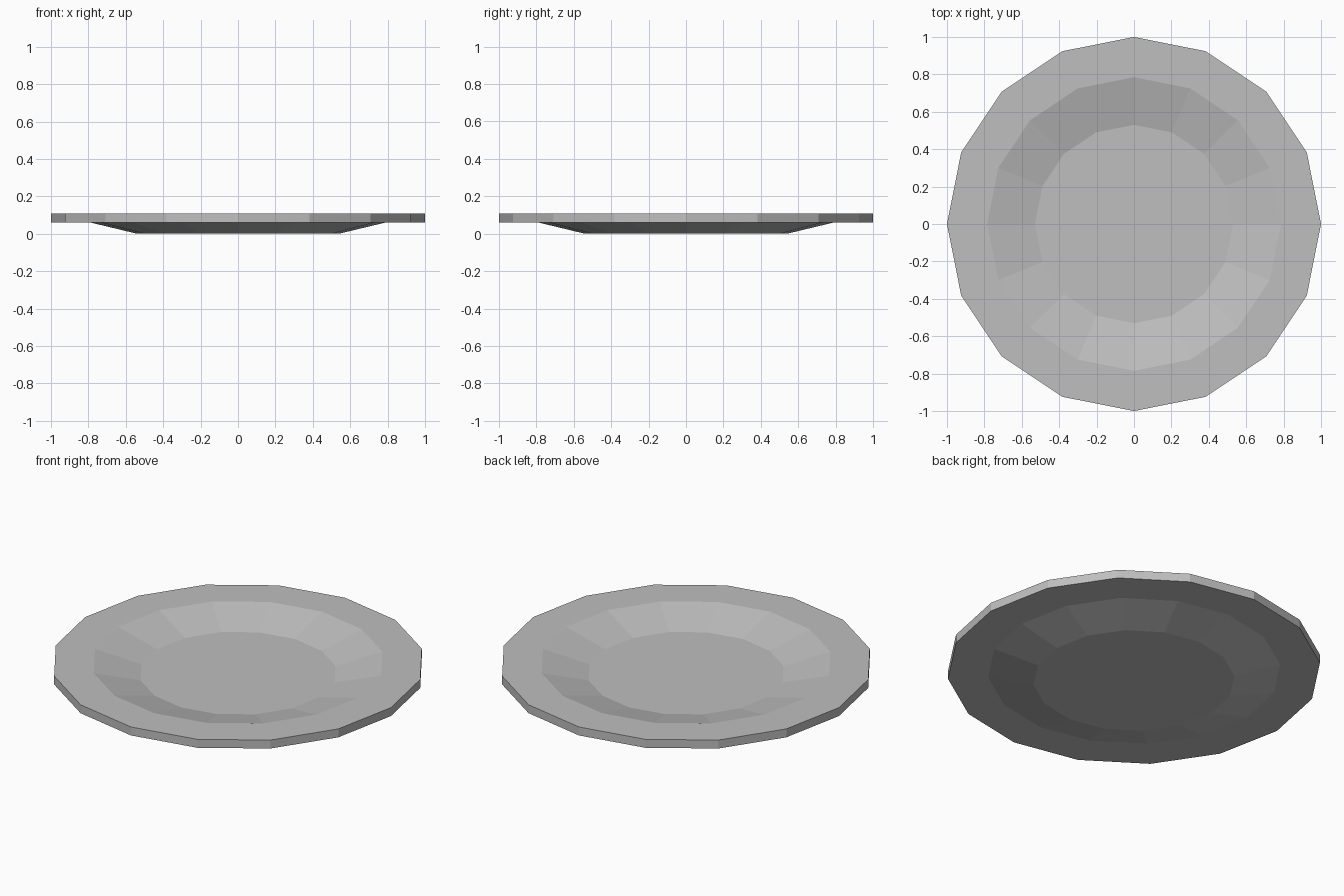
import bpy
import bmesh
from math import cos, sin, tau

cube = bpy.data.objects.get("Cube")
if cube:
    bpy.data.objects.remove(cube, do_unlink=True)

SIDES = 16

# Plain grey material
grey = bpy.data.materials.new("plate grey")
grey.use_nodes = True
colour = (0.52, 0.52, 0.52, 1)
grey.diffuse_color = colour
grey.node_tree.nodes["Principled BSDF"].inputs["Base Color"].default_value = colour

# Profile (radius, height) from the well floor, over the rim, to the foot
profile = [(0.53, 0.045), (0.785, 0.109), (1.0, 0.109),
           (1.0, 0.059), (0.785, 0.059), (0.54, 0.0)]

# Plate: stacked rings bridged by quads, capped at the floor and the foot
bm = bmesh.new()
rings = [[bm.verts.new((r * cos(tau * i / SIDES), r * sin(tau * i / SIDES), z))
          for i in range(SIDES)] for r, z in profile]
for a, b in zip(rings, rings[1:]):
    for i in range(SIDES):
        j = (i + 1) % SIDES
        bm.faces.new((a[i], b[i], b[j], a[j]))
bm.faces.new(rings[0])
bm.faces.new(rings[-1][::-1])
bmesh.ops.recalc_face_normals(bm, faces=bm.faces)

mesh = bpy.data.meshes.new("plate")
bm.to_mesh(mesh)
bm.free()
mesh.materials.append(grey)
bpy.context.collection.objects.link(bpy.data.objects.new("plate", mesh))
